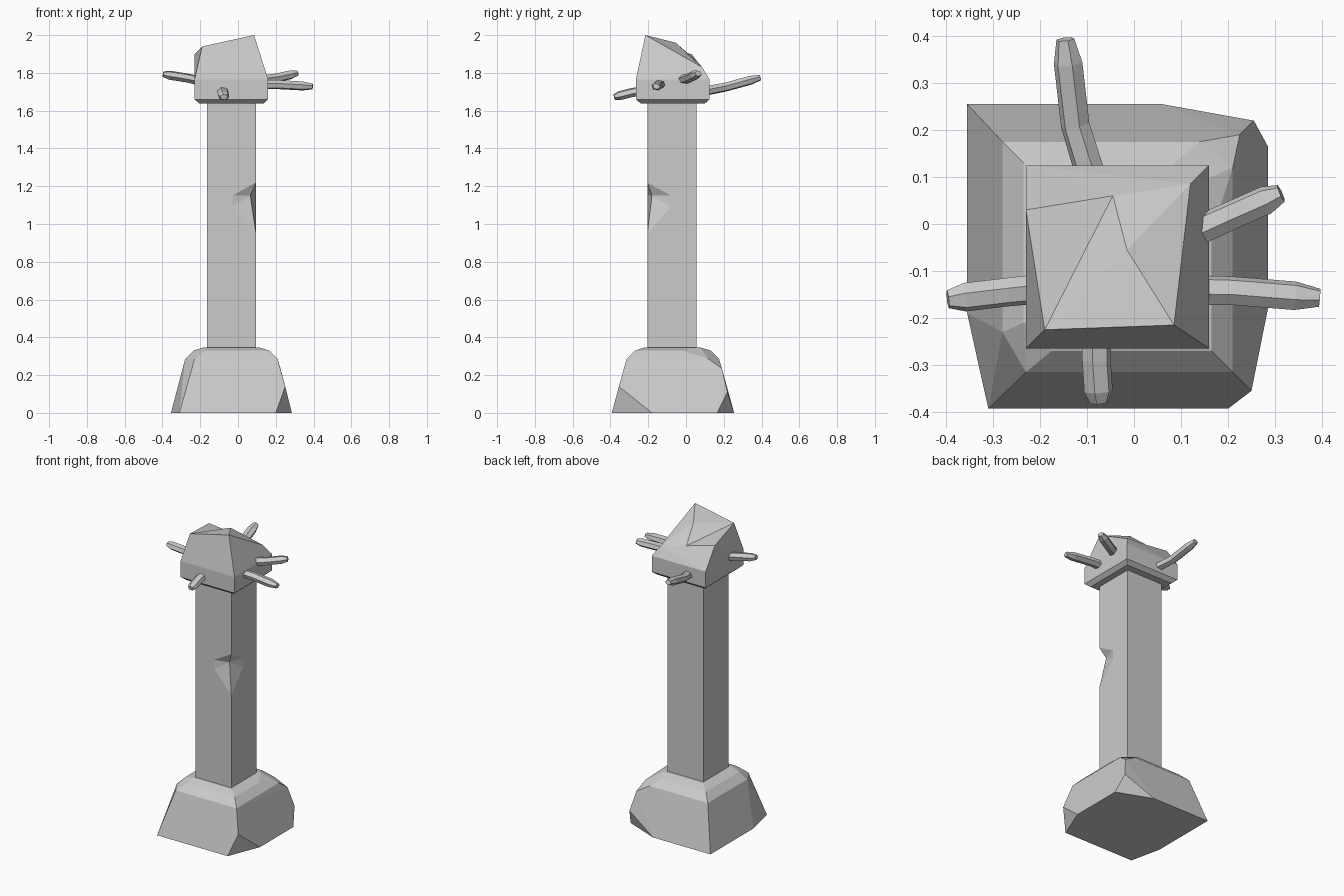
import bpy, bmesh, math
from mathutils import Vector

if "Cube" in bpy.data.objects:
    bpy.data.objects.remove(bpy.data.objects["Cube"])


def finish(bm, name):
    bmesh.ops.recalc_face_normals(bm, faces=bm.faces)
    me = bpy.data.meshes.new(name)
    bm.to_mesh(me)
    bm.free()
    ob = bpy.data.objects.new(name, me)
    bpy.context.collection.objects.link(ob)
    return ob


def build(name, points, faces):
    """points: dict of named corners, faces: space separated corner names."""
    bm = bmesh.new()
    v = {k: bm.verts.new(p) for k, p in points.items()}
    for f in faces:
        bm.faces.new([v[k] for k in f.split()])
    return finish(bm, name)


def square(prefix, x0, x1, y0, y1, z):
    return {prefix + "0": (x0, y0, z), prefix + "1": (x1, y0, z),
            prefix + "2": (x1, y1, z), prefix + "3": (x0, y1, z)}


# Chipped stone foot: convex block with broken corners
layers = {
    0.0: [(-.355, .255), (.06, .255), (.285, .165), (.285, -.18),
          (.2, -.393), (-.31, -.393), (-.355, -.19)],
    0.11: [(.255, .22)],
    0.14: [(.25, -.355)],
    0.235: [(.225, .19)],
    0.285: [(-.28, .175), (.14, .175), (.21, .12), (.21, -.315),
            (-.23, -.315), (-.28, -.23)],
    0.33: [(-.235, .13), (.085, .13), (.165, -.02), (.165, -.27),
           (-.175, -.27), (-.235, -.21)],
    0.347: [(-.18, .075), (.11, .075), (.11, -.22), (-.18, -.22)],
}
bm = bmesh.new()
for z, pts in layers.items():
    for x, y in pts:
        bm.verts.new((x, y, z))
bmesh.ops.convex_hull(bm, input=bm.verts)
bmesh.ops.dissolve_limit(bm, angle_limit=math.radians(2),
                         verts=bm.verts, edges=bm.edges)
finish(bm, "stone_foot")

# Square shaft with a notch broken out of its front right edge
pts = square("b", -.165, .095, -.205, .055, .33)
pts.update(square("t", -.165, .095, -.205, .055, 1.65))
pts.update(top=(.095, -.205, 1.22), bot=(.095, -.205, .95),
           l=(-.03, -.205, 1.15), l2=(-.03, -.205, 1.09),
           r=(.095, -.08, 1.15), r2=(.095, -.08, 1.09),
           i=(.065, -.18, 1.15))
build("shaft", pts, [
    "b0 b1 bot l2 l top t1 t0", "b1 b2 t2 t1 top r r2 bot",
    "b2 b3 t3 t2", "b3 b0 t0 t3", "b3 b2 b1 b0", "t0 t1 t2 t3",
    "top l i", "top i r", "l l2 i", "l2 bot i", "i bot r2", "i r2 r"])

# Head block with a bevelled underside and an uneven broken top
pts = square("a", -.205, .135, -.24, .10, 1.638)
pts.update(square("b", -.23, .16, -.265, .125, 1.66))
pts.update(square("c", -.23, .16, -.265, .125, 1.765))
pts.update(p1=(-.19, -.225, 1.94), p2=(.085, -.215, 2.0),
           p3=(.12, .085, 1.83), ridge=(-.015, -.055, 1.96),
           dip=(-.045, .06, 1.86), rim=(-.23, .03, 1.90))
faces = ["a3 a2 a1 a0"]
for lo, hi in ("ab", "bc"):
    for k in range(4):
        n = (k + 1) % 4
        faces.append(f"{lo}{k} {lo}{n} {hi}{n} {hi}{k}")
faces += ["c0 c1 p2 p1", "c1 c2 p3 p2", "c0 p1 rim", "c3 c0 rim",
          "p1 p2 ridge", "p1 ridge dip", "p1 dip rim", "p2 p3 ridge",
          "ridge p3 dip", "p3 c2 c3", "p3 c3 dip", "dip c3 rim"]
build("head_block", pts, faces)


# Bent six-sided pegs sticking out of the head
def peg(name, path, width=.033, height=.026):
    bm = bmesh.new()
    path = [Vector(p) for p in path]
    pts = [path[0], path[1], path[1].lerp(path[2], .72), path[2]]
    rings = []
    for n, (p, s) in enumerate(zip(pts, (1.0, .95, .95, .6))):
        d = (pts[min(n + 1, 3)] - pts[max(n - 1, 0)]).normalized()
        side = d.cross(Vector((0, 0, 1))).normalized()
        up = side.cross(d)
        rings.append([bm.verts.new(
            p + side * math.cos(a) * width * s + up * math.sin(a) * height * s)
            for a in (math.radians(60 * k + 15) for k in range(6))])
    for r0, r1 in zip(rings, rings[1:]):
        for k in range(6):
            n = (k + 1) % 6
            bm.faces.new((r0[k], r0[n], r1[n], r1[k]))
    bm.faces.new(rings[0][::-1])
    bm.faces.new(rings[-1])
    finish(bm, name)


peg("peg_back", [(-.085, .08, 1.70), (-.125, .21, 1.725), (-.146, .393, 1.775)])
peg("peg_right_front", [(.10, -.14, 1.738), (.21, -.142, 1.738), (.395, -.157, 1.728)])
peg("peg_right_back", [(.10, -.03, 1.76), (.20, .015, 1.773), (.313, .065, 1.797)])
peg("peg_left", [(-.17, -.135, 1.75), (-.27, -.145, 1.773), (-.396, -.16, 1.793)])
peg("peg_front", [(-.08, -.20, 1.71), (-.08, -.29, 1.695), (-.074, -.38, 1.672)])
